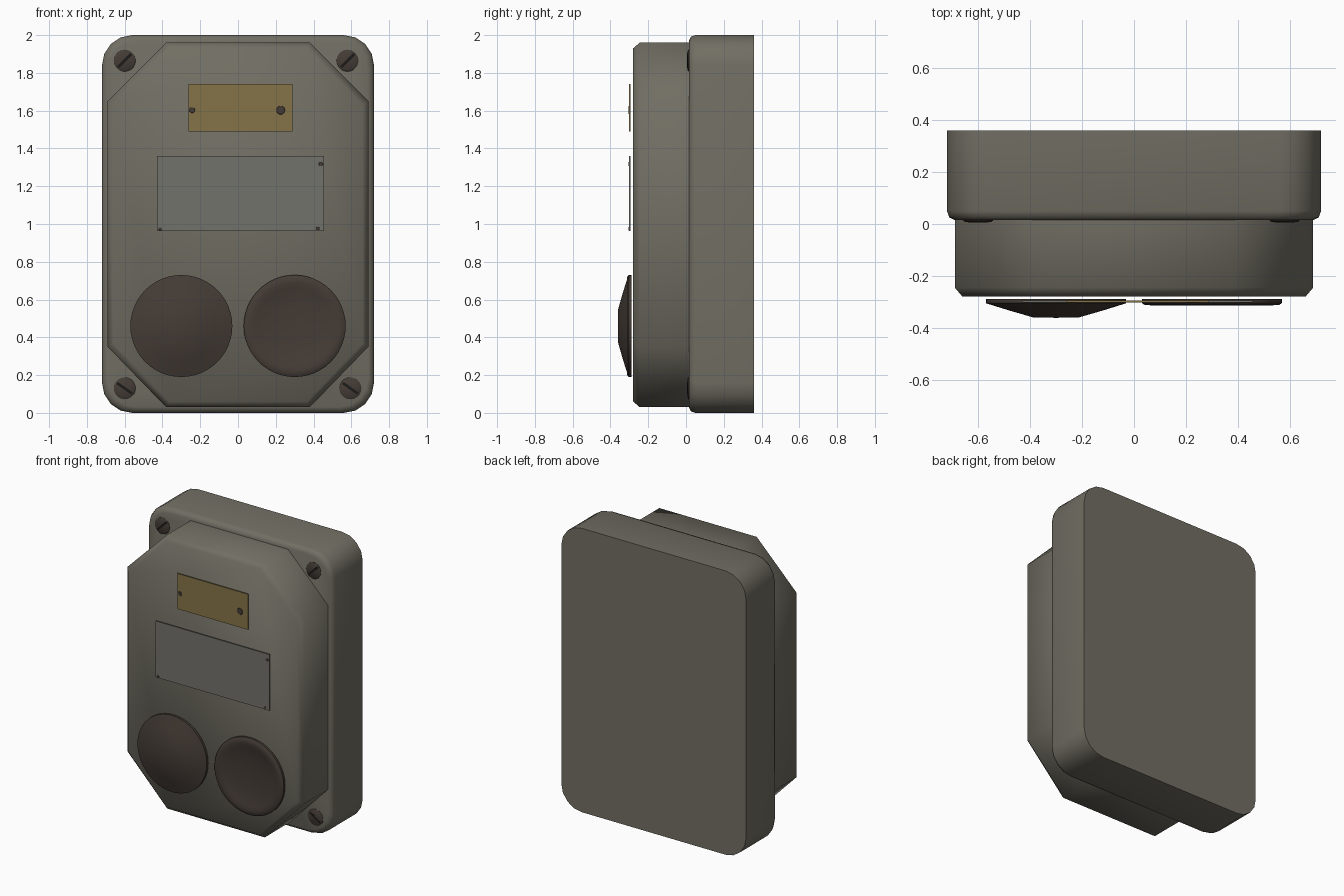
import bpy, bmesh, math
from mathutils import Vector

if "Cube" in bpy.data.objects:
    bpy.data.objects.remove(bpy.data.objects["Cube"])


def material(name, rgb):
    m = bpy.data.materials.new(name)
    m.diffuse_color = (*rgb, 1)
    m.use_nodes = True
    m.node_tree.nodes["Principled BSDF"].inputs["Base Color"].default_value = m.diffuse_color
    return m


OLIVE = material("olive_grey_paint", (0.165, 0.157, 0.125))
GREY = material("plate_grey", (0.17, 0.168, 0.145))
BRASS = material("brass", (0.235, 0.175, 0.065))
BROWN = material("dark_brown", (0.058, 0.044, 0.036))
BLACK = material("slot_black", (0.012, 0.011, 0.01))


def finish(bm, name, mat, angle=60):
    bmesh.ops.recalc_face_normals(bm, faces=bm.faces)
    me = bpy.data.meshes.new(name)
    bm.to_mesh(me)
    bm.free()
    ob = bpy.data.objects.new(name, me)
    bpy.context.collection.objects.link(ob)
    me.materials.append(mat)
    bpy.ops.object.select_all(action='DESELECT')
    ob.select_set(True)
    bpy.context.view_layer.objects.active = ob
    bpy.ops.object.shade_smooth_by_angle(angle=math.radians(angle))
    return ob


def slab(name, outline, front, back, inset, depth, steps, mat):
    """Prism along y from an outline centred on (0, 1), with its front rim rolled over."""
    bm = bmesh.new()
    hx = max(p[0] for p in outline)
    hz = max(p[1] for p in outline)
    cz = 1.0
    levels = [(back, 0)]
    for i in range(steps + 1):
        a = i / steps * math.pi / 2
        levels.append((front + depth * (1 - math.sin(a)), inset * (1 - math.cos(a))))
    rings = [[bm.verts.new((x * (hx - d) / hx, y, cz + z * (hz - d) / hz))
              for x, z in outline] for y, d in levels]
    n = len(outline)
    for a, b in zip(rings, rings[1:]):
        for i in range(n):
            bm.faces.new((a[i], a[(i + 1) % n], b[(i + 1) % n], b[i]))
    bm.faces.new(rings[0])
    bm.faces.new(rings[-1])
    return finish(bm, name, mat)


def rounded_outline(hx, hz, r, steps):
    pts = []
    for k, (sx, sz) in enumerate(((1, 1), (-1, 1), (-1, -1), (1, -1))):
        for i in range(steps + 1):
            a = (k + i / steps) * math.pi / 2
            pts.append((sx * (hx - r) + r * math.cos(a), sz * (hz - r) + r * math.sin(a)))
    return pts


def lathe(name, x, z, profile, mat, sides=48, angle=40):
    """Spin (radius, y) points about a y-parallel axis; ends are capped."""
    bm = bmesh.new()
    rings = [[bm.verts.new((x + r * math.cos(t * math.tau / sides), y,
                            z + r * math.sin(t * math.tau / sides)))
              for t in range(sides)] for r, y in profile]
    for a, b in zip(rings, rings[1:]):
        for i in range(sides):
            j = (i + 1) % sides
            bm.faces.new((a[i], a[j], b[j], b[i]))
    bm.faces.new(rings[0])
    bm.faces.new(rings[-1])
    return finish(bm, name, mat, angle)


def box(name, centre, size, mat, tilt=0):
    bm = bmesh.new()
    bmesh.ops.create_cube(bm, size=1)
    for v in bm.verts:
        v.co = Vector(a * b for a, b in zip(v.co, size))
    ob = finish(bm, name, mat, 30)
    ob.location = centre
    ob.rotation_euler.y = tilt
    return ob


# Rear housing with rounded corners, and the chamfered front cover
slab("rear_housing", rounded_outline(0.72, 1.0, 0.16, 4), 0.015, 0.36, 0.03, 0.035, 2, OLIVE)
octagon = [(0.69, 0.65), (0.38, 0.96), (-0.38, 0.96), (-0.69, 0.65),
           (-0.69, -0.65), (-0.38, -0.97), (0.38, -0.97), (0.69, -0.65)]
slab("front_cover", octagon, -0.28, 0.02, 0.03, 0.035, 1, OLIVE)

# Slotted corner screws
for label, x, z, tilt in (("top_left", -0.60, 1.865, -45), ("top_right", 0.58, 1.865, -45),
                          ("bottom_left", -0.60, 0.13, 35), ("bottom_right", 0.595, 0.13, 35)):
    lathe("corner_screw_" + label, x, z,
          [(0.058, 0.03), (0.058, 0.013), (0.048, 0.007)], BROWN, 20)
    box("screw_slot_" + label, (x, 0.0075, z), (0.098, 0.003, 0.014), BLACK, math.radians(tilt))

# Thin name plates standing just off the cover
box("brass_plate", (0.013, -0.298, 1.615), (0.55, 0.008, 0.25), BRASS)
box("grey_plate", (0.013, -0.298, 1.162), (0.886, 0.008, 0.396), GREY)

# Small plate screws
for i, (x, z, r) in enumerate(((-0.243, 1.603, 0.018), (0.226, 1.603, 0.027),
                               (0.438, 1.318, 0.013), (0.422, 0.976, 0.011),
                               (-0.413, 0.974, 0.010))):
    lathe("plate_screw_%d" % (i + 1), x, z, [(r, -0.298), (r * 0.8, -0.304)], BROWN, 10)

# Domed cap on the left, dished cup on the right
lathe("domed_cap", -0.30, 0.46,
      [(0.27, -0.288), (0.27, -0.305), (0.18, -0.333), (0.09, -0.359), (0.005, -0.361)], BROWN)
lathe("dished_cup", 0.30, 0.46,
      [(0.27, -0.288), (0.27, -0.304), (0.258, -0.312), (0.232, -0.313), (0.205, -0.307),
       (0.165, -0.299), (0.10, -0.292), (0.005, -0.290)], BROWN)
